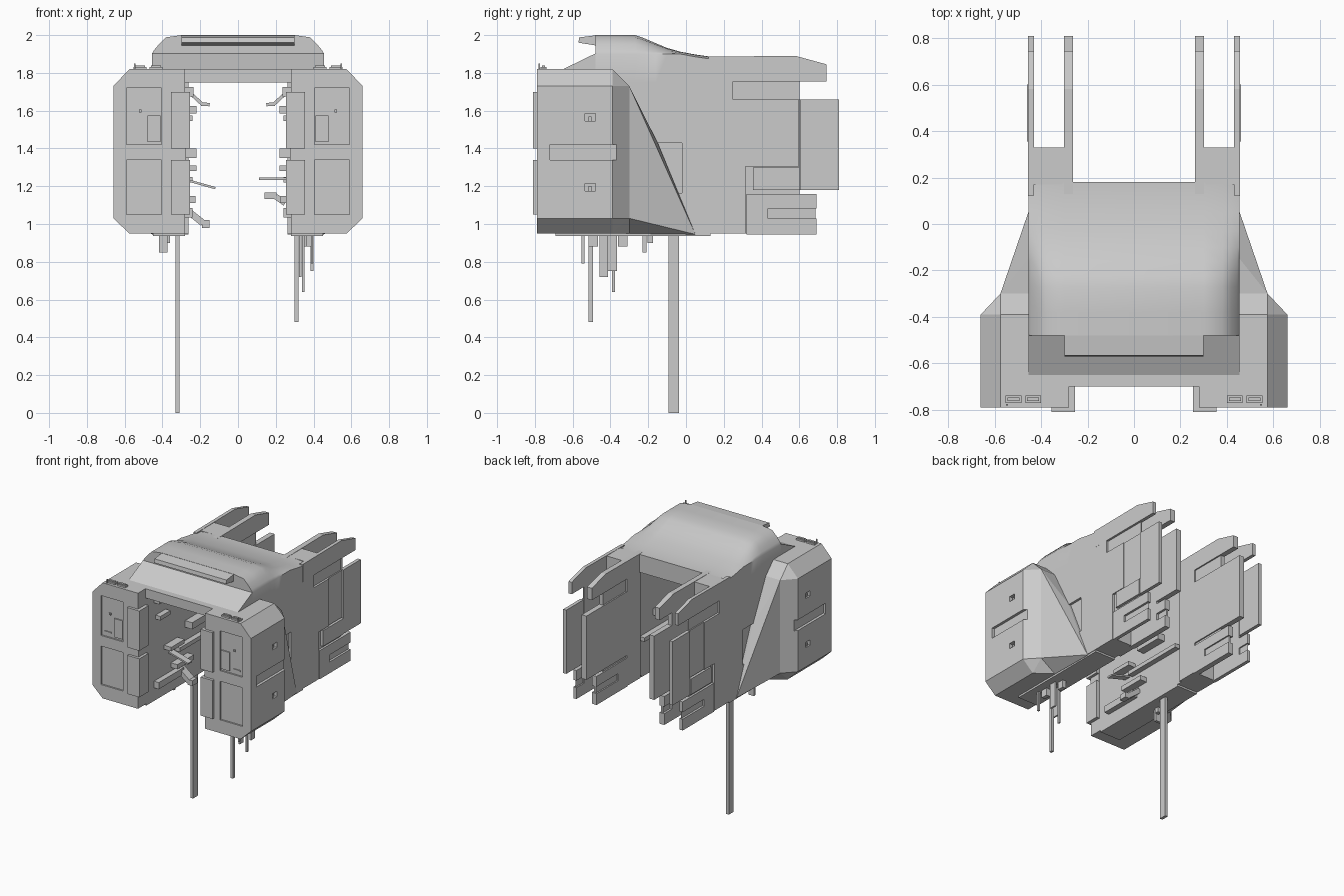
import bpy, bmesh, math
from mathutils import Vector

if "Cube" in bpy.data.objects:
    bpy.data.objects.remove(bpy.data.objects["Cube"])

GREY = bpy.data.materials.new("hull_grey")
GREY.diffuse_color = (0.6, 0.6, 0.6, 1)
GREY.use_nodes = True
GREY.node_tree.nodes["Principled BSDF"].inputs["Base Color"].default_value = GREY.diffuse_color


def finish(bm, name):
    bmesh.ops.recalc_face_normals(bm, faces=bm.faces)
    me = bpy.data.meshes.new(name)
    bm.to_mesh(me)
    bm.free()
    me.materials.append(GREY)
    ob = bpy.data.objects.new(name, me)
    bpy.context.collection.objects.link(ob)
    return ob


def box(name, x, y, z, s=1):
    """Box from (min, max) ranges, s = -1 mirrors it to the left."""
    bm = bmesh.new()
    bmesh.ops.create_cube(bm, size=1)
    for v in bm.verts:
        v.co = [r[0] if c < 0 else r[1] for c, r in zip(v.co, (x, y, z))]
        v.co.x *= s
    return finish(bm, name)


def hull(name, pts):
    bm = bmesh.new()
    for p in pts:
        bm.verts.new(p)
    bmesh.ops.convex_hull(bm, input=bm.verts)
    bmesh.ops.delete(bm, geom=[v for v in bm.verts if not v.link_faces], context='VERTS')
    bmesh.ops.dissolve_limit(bm, angle_limit=0.01, verts=bm.verts, edges=bm.edges)
    return finish(bm, name)


def plate(name, x, yz, s=1):
    """Side profile (y, z) extruded across x."""
    bm = bmesh.new()
    f = bm.faces.new([bm.verts.new((x[0] * s, y, z)) for y, z in yz])
    r = bmesh.ops.extrude_face_region(bm, geom=[f])
    for v in r["geom"]:
        if isinstance(v, bmesh.types.BMVert):
            v.co.x = x[1] * s
    return finish(bm, name)


def strut(name, a, b, thick, deep):
    """Slanted arm from a to b in a plane of constant y."""
    bm = bmesh.new()
    bmesh.ops.create_cube(bm, size=1)
    a, b = Vector(a), Vector(b)
    along, side = (b - a).normalized(), Vector((0, 1, 0))
    up = along.cross(side)
    for v in bm.verts:
        c = v.co.copy()
        v.co = (a + b) / 2 + along * c.x * (b - a).length + side * c.y * deep + up * c.z * thick
    return finish(bm, name)


def cut(ob, x, y, z):
    """Sink a box-shaped recess into a part."""
    cutter = box("recess_cutter", x, y, z)
    cutter.hide_render = True
    cutter.hide_set(True)
    m = ob.modifiers.new("cut", 'BOOLEAN')
    m.operation = 'DIFFERENCE'
    m.object = cutter


# Domed roof, lofted along y
bm = bmesh.new()
rings = []
for y, zt in [(-.48, 2), (-.38, 2), (-.27, 2), (-.22, 1.983), (-.16, 1.957), (-.1, 1.932),
              (-.03, 1.912), (.05, 1.897), (.13, 1.886), (.18, 1.885)]:
    zs = min(1.90, zt - .012)
    h = zt - zs
    half = [(.455, 1.75), (.455, zs), (.445, zs + .2 * h), (.418, zs + .52 * h),
            (.382, zs + .88 * h), (.3, zt)]
    ring = half + [(-x, z) for x, z in reversed(half)]
    rings.append([bm.verts.new((x, y, z)) for x, z in ring])
for a, b in zip(rings, rings[1:]):
    for i in range(len(a)):
        j = (i + 1) % len(a)
        bm.faces.new((a[i], a[j], b[j], b[i]))
bm.faces.new(rings[0])
bm.faces.new(rings[-1])
roof = finish(bm, "roof_dome")
bpy.context.view_layer.objects.active = roof
roof.select_set(True)
bpy.ops.object.shade_smooth_by_angle(angle=math.radians(40))
roof.select_set(False)

# Sloped front deck, brow over the window, cross beam
plate("front_deck", (-.455, .455), [(-.65, 1.82), (-.475, 1.905), (-.475, 1.75), (-.65, 1.75)])
plate("brow", (-.30, .30), [(-.57, 1.96), (-.565, 1.988), (-.475, 1.999), (-.475, 1.945)])
box("cross_beam", (-.30, .30), (-.70, .18), (1.75, 1.82))

# Front pod with chamfered outside; the taper back into the wall is a second solid
sec = [(.28, .95), (.575, .95), (.66, 1.03), (.66, 1.73), (.575, 1.82), (.28, 1.82)]
neck = [(.575, -.30, 1.73), (.575, -.30, 1.03), (.30, -.30, 1.73), (.30, -.30, .95), (.455, -.30, .95)]
pod = hull("pod", [(x, y, z) for y in (-.79, -.39) for x, z in sec] + neck)
taper = hull("pod_taper", neck + [(.455, -.15, 1.43), (.455, -.15, 1.16), (.455, .01, 1.03),
                                  (.455, .05, .945), (.30, .05, .945), (.30, -.15, 1.43)])
for z in ((1.42, 1.72), (1.05, 1.34)):
    cut(pod, (.405, .59), (-.85, -.778), z)
cut(pod, (.64, .70), (-.72, -.30), (1.34, 1.42))
for z in (1.565, 1.195):
    cut(pod, (.635, .70), (-.535, -.48), (z - .02, z + .02))
wall = box("side_wall", (.28, .455), (-.65, .18), (.95, 1.76))
cut(wall, (.437, .50), (-.15, -.02), (1.165, 1.43))
for ob in (pod, taper, wall):
    m = ob.modifiers.new("mirror", 'MIRROR')
    m.use_mirror_merge = False

for s, side in ((1, "right"), (-1, "left")):
    def b(name, x, y, z):
        return box(side + "_" + name, x, y, z, s)

    # Pod door details and inner front rails
    b("door_plate", (.41, .48), (-.787, -.77), (1.435, 1.575))
    b("door_knob", (.51, .525), (-.787, -.77), (1.59, 1.605))
    b("door_handle", (.51, .565), (-.785, -.77), (1.45, 1.46))
    for z in ((1.40, 1.70), (1.05, 1.34), (1.34, 1.40)):
        deep = .02 if z[0] == 1.34 else 0
        b("front_rail", (.255 + deep, .355 - deep), (-.81 + deep, -.70), z)

    # Port studs, roof vents and small mast
    for z in (1.565, 1.195):
        b("port_stud", (.62, .65), (-.515, -.50), (z - .02, z + .005))
    for x in (.40, .485):
        b("roof_vent", (x, x + .068), (-.77, -.738), (1.81, 1.832))
        b("roof_vent_cap", (x + .008, x + .06), (-.762, -.746), (1.82, 1.84))
    b("vent_mast", (.542, .55), (-.782, -.774), (1.81, 1.85))

    # Floor strip and rear block
    b("floor", (.28, .45), (-.69, .13), (.936, .952))
    b("rear_block", (.262, .435), (.17, .33), (.95, 1.885))

    # Rear fins, outer layer in stepped plates, inner layer one broad plate
    o, i = (.43, .456), (.262, .302)
    b("outer_core", (.43, .44), (.17, .60), (.95, 1.76))
    b("outer_root", o, (.17, .25), (.95, 1.76))
    b("outer_root_low", o, (.17, .315), (.95, 1.66))
    b("outer_panel_front", o, (.25, .43), (1.305, 1.66))
    b("outer_panel_mid", (.43, .449), (.43, .598), (1.305, 1.66))
    b("outer_panel_rear", (.43, .456), (.605, .81), (1.18, 1.66))
    b("outer_panel_step", (.43, .46), (.355, .60), (1.18, 1.298))
    b("inner_core", (.272, .302), (.17, .60), (.95, 1.76))
    b("inner_plate", i, (.19, .81), (1.18, 1.66))
    for x, label in ((o, "outer"), (i, "inner")):
        n = side + "_" + label
        plate(n + "_top_arm", x, [(.12, 1.886), (.58, 1.89), (.745, 1.845), (.745, 1.755), (.12, 1.755)], s)
        plate(n + "_fin_low", x, [(.32, .945), (.69, .945), (.69, 1.03), (.435, 1.03), (.435, 1.083),
                                  (.69, 1.083), (.69, 1.16), (.32, 1.16)], s)
        box(n + "_fin_slot", (x[0] + .01, x[1] - .016), (.42, .685), (1.02, 1.09), s)

    # Equipment along the inner wall
    for y, z, x, dy, dz in [(-.45, 1.70, .235, .30, .05), (-.2, 1.605, .22, .16, .04),
                            (-.52, 1.56, .24, .12, .03), (-.12, 1.375, .22, .22, .05),
                            (-.4, 1.295, .22, .16, .03), (-.1, 1.235, .24, .5, .03),
                            (-.3, 1.13, .225, .2, .035), (-.45, 1.06, .24, .3, .05)]:
        b("inner_box", (x, .29), (y - dy / 2, y + dy / 2), (z - dz / 2, z + dz / 2))
    strut(side + "_upper_hook", (s * .25, -.35, 1.69), (s * .19, -.35, 1.635), .018, .08)
    strut(side + "_hook_tip", (s * .195, -.35, 1.635), (s * .15, -.35, 1.632), .018, .08)

# One-sided inner arms
strut("left_reach_arm", (-.28, -.4, 1.235), (-.12, -.4, 1.19), .012, .05)
strut("right_reach_arm", (.28, -.4, 1.24), (.11, -.4, 1.24), .014, .05)
strut("left_lower_hook", (-.28, -.3, 1.08), (-.185, -.3, 1.005), .035, .06)
strut("left_lower_tip", (-.19, -.3, 1.0), (-.15, -.3, 1.0), .04, .06)
strut("right_claw", (.25, -.25, 1.11), (.20, -.25, 1.145), .03, .05)
strut("right_claw_tip", (.205, -.25, 1.15), (.14, -.25, 1.15), .035, .05)

# Hanging masts: x, y, width, depth, lower end
for x, y, w, d, z in [(-.32, -.065, .022, .055, 0), (-.395, -.22, .045, .02, .85),
                      (-.375, -.19, .03, .03, .90), (.31, -.505, .02, .024, .48),
                      (.345, -.385, .012, .016, .64), (.33, -.435, .012, .045, .72),
                      (.392, -.545, .012, .016, .79), (.392, -.39, .014, .05, .75),
                      (.375, -.49, .03, .05, .88), (.36, -.335, .03, .05, .88)]:
    box("hanging_mast", (x - w / 2, x + w / 2), (y - d / 2, y + d / 2), (z, .945))
